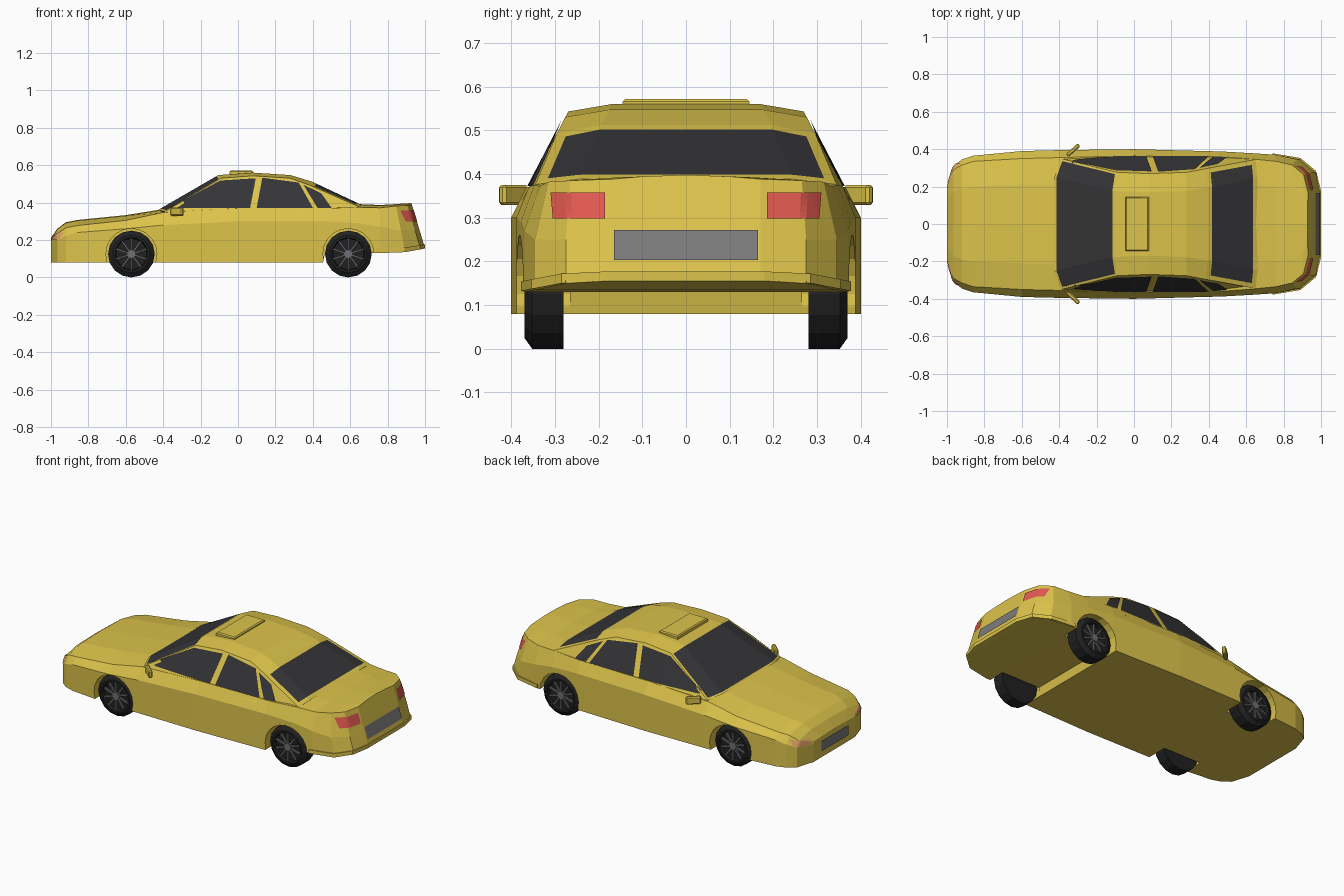
import bpy, bmesh, math
from mathutils import Vector, Matrix
from mathutils.bvhtree import BVHTree

if "Cube" in bpy.data.objects:
    bpy.data.objects.remove(bpy.data.objects["Cube"])


def material(name, r, g, b):
    m = bpy.data.materials.new(name)
    m.diffuse_color = (r, g, b, 1)
    m.use_nodes = True
    m.node_tree.nodes["Principled BSDF"].inputs["Base Color"].default_value = m.diffuse_color
    return m


YELLOW = material("yellow_paint", 0.72, 0.55, 0.07)
GLASS = material("dark_glass", 0.035, 0.035, 0.038)
RUBBER = material("black_rubber", 0.015, 0.015, 0.015)
RED = material("red_lamp", 0.75, 0.1, 0.08)
AMBER = material("amber_lamp", 0.75, 0.36, 0.13)
PLATE = material("grey_plate", 0.2, 0.2, 0.2)
METAL = material("wheel_metal", 0.16, 0.16, 0.17)


def finish(bm, name, *mats):
    bmesh.ops.recalc_face_normals(bm, faces=bm.faces[:])
    me = bpy.data.meshes.new(name)
    bm.to_mesh(me)
    bm.free()
    ob = bpy.data.objects.new(name, me)
    bpy.context.collection.objects.link(ob)
    for m in mats:
        me.materials.append(m)
    return ob


def loft(halves):
    """Mirror half sections (last point on the centre line) and skin them."""
    bm = bmesh.new()
    rings = []
    for h in halves:
        full = h + [(x, -y, z) for x, y, z in reversed(h[:-1])]
        rings.append([bm.verts.new(p) for p in full])
    n = len(rings[0])
    grid = [[bm.faces.new((a[j], a[(j + 1) % n], b[(j + 1) % n], b[j])) for j in range(n)]
            for a, b in zip(rings, rings[1:])]
    bm.faces.new(rings[0])
    bm.faces.new(rings[-1])
    return bm, grid


def decal(name, tree, corners, axis, side, mat, nu=8, nv=4, lift=0.005):
    """Quad patch projected onto a surface along x (axis 0) or y (axis 1)."""
    bm = bmesh.new()
    a, b, c, d = [Vector(p) for p in corners]
    rows = []
    for j in range(nv + 1):
        row = []
        for i in range(nu + 1):
            u, v = i / nu, j / nv
            p = a.lerp(b, u).lerp(d.lerp(c, u), v)
            if axis == 0:
                start, ray = Vector((2 * side, p.x, p.y)), Vector((-side, 0, 0))
            else:
                start, ray = Vector((p.x, 2 * side, p.y)), Vector((0, -side, 0))
            hit = tree.ray_cast(start, ray)[0]
            row.append(bm.verts.new(hit - ray * lift) if hit else None)
        rows.append(row)
    for r, s in zip(rows, rows[1:]):
        for i in range(nu):
            q = (r[i], r[i + 1], s[i + 1], s[i])
            if all(q):
                bm.faces.new(q)
    return finish(bm, name, mat)


# Lower body: x, bottom z, half width, side z, shoulder y, shoulder z, centre z
stations = [
    (-1.0, .08, .20, .19, .19, .205, .212), (-.965, .08, .31, .20, .29, .235, .262),
    (-.92, .08, .345, .22, .315, .265, .295), (-.86, .08, .365, .24, .335, .277, .307),
    (-.60, .08, .39, .26, .35, .305, .333), (-.40, .08, .395, .28, .355, .347, .365),
    (0, .08, .40, .30, .365, .37, .372), (.455, .08, .388, .30, .36, .37, .38),
    (.465, .13, .388, .30, .36, .37, .38), (.64, .13, .378, .29, .347, .375, .392),
    (.76, .13, .37, .27, .335, .372, .387), (.89, .135, .345, .25, .315, .382, .392),
    (.975, .15, .275, .25, .265, .385, .396), (1.0, .155, .17, .25, .17, .388, .398)]
halves = []
for x, zb, w, zm, ws, zs, zc in stations:
    lean = 0.3 * min(max((x - .76) / .2, 0), 1)
    pts = [(w, zb), (w, zm), (ws, zs), (ws * .6, zc - .004), (0, zc)]
    halves.append([(x - lean * (z - .155), y, z) for y, z in pts])
bm, _ = loft(halves)
bmesh.ops.recalc_face_normals(bm, faces=bm.faces[:])
body_tree = BVHTree.FromBMesh(bm)
body = finish(bm, "body", YELLOW)

# Wheel arches
WHEELS = [(x, s) for x in (-.57, .59) for s in (-1, 1)]
bm = bmesh.new()
for x, s in WHEELS:
    bmesh.ops.create_cone(bm, cap_ends=True, segments=20, radius1=.136, radius2=.136, depth=.25,
                          matrix=Matrix.Translation((x, s * .39, .125)) @ Matrix.Rotation(math.pi / 2, 4, 'X'))
cutter = finish(bm, "arch_cutter")
cutter.hide_render = True
mod = body.modifiers.new("arches", 'BOOLEAN')
mod.object, mod.operation, mod.solver = cutter, 'DIFFERENCE', 'EXACT'
bpy.context.view_layer.objects.active = body
bpy.ops.object.modifier_apply(modifier=mod.name)
bpy.data.objects.remove(cutter)


# Cabin: x at edge, x at centre, roof edge z, centre z, widest y
def side_y(z):
    return .362 - .52 * (z - .365)


halves = []
for x, xc, ze, zc, cap in [(-.39, -.425, .352, .362, .35), (-.09, -.105, .53, .547, 1),
                           (.08, .08, .543, .56, 1), (.28, .28, .53, .547, 1),
                           (.385, .395, .492, .512, 1), (.65, .66, .376, .388, .345)]:
    ye = min(side_y(ze), cap)
    halves.append([(x, min(side_y(.34), cap), .34), (x, ye, ze), (xc, ye - .1, zc), (xc, 0, zc)])
bm, grid = loft(halves)
bmesh.ops.recalc_face_normals(bm, faces=bm.faces[:])
for row, rim in ((0, .012), (4, .025)):
    panes = grid[row][1:5]
    bmesh.ops.inset_region(bm, faces=panes, thickness=rim, use_even_offset=True)
    for f in panes:
        f.material_index = 1
cabin_tree = BVHTree.FromBMesh(bm)
finish(bm, "cabin", YELLOW, GLASS)

# Side windows, lamps, mirrors
for s, tag in ((-1, "right"), (1, "left")):
    for name, quad in (("front_window", [(-.365, .372), (.065, .372), (.095, .53), (-.095, .518)]),
                       ("rear_window", [(.10, .372), (.40, .372), (.325, .507), (.13, .533)]),
                       ("quarter_window", [(.425, .372), (.50, .372), (.445, .45), (.35, .495)])):
        decal(f"{name}_{tag}", cabin_tree, quad, 1, s, GLASS)
    decal(f"tail_lamp_{tag}", body_tree,
          [(s * .185, .298), (s * .305, .298), (s * .31, .358), (s * .185, .358)], 0, 1, RED)
    decal(f"head_lamp_{tag}", body_tree,
          [(s * .22, .198), (s * .325, .205), (s * .325, .243), (s * .22, .226)], 0, -1, AMBER)
    bm = bmesh.new()
    bmesh.ops.create_cube(bm, size=1, matrix=Matrix.Translation((-.325, s * .395, .352))
                          @ Matrix.Rotation(s * math.radians(42), 4, 'Z')
                          @ Matrix.Diagonal((.085, .022, .046, 1)))
    bmesh.ops.bevel(bm, geom=bm.edges[:], offset=.006, segments=1, affect='EDGES')
    finish(bm, f"door_mirror_{tag}", YELLOW)

# Number plates (blank)
decal("rear_plate", body_tree, [(-.165, .203), (.165, .203), (.165, .272), (-.165, .272)], 0, 1, PLATE)
decal("front_plate", body_tree, [(-.13, .12), (.13, .12), (.13, .182), (-.13, .182)], 0, -1, PLATE)

# Roof panel
bm = bmesh.new()
bmesh.ops.create_cube(bm, size=1, matrix=Matrix.Translation((.017, 0, .561)) @ Matrix.Diagonal((.125, .29, .022, 1)))
bmesh.ops.bevel(bm, geom=[e for e in bm.edges if all(v.co.z > .56 for v in e.verts)],
                offset=.006, segments=1, affect='EDGES')
finish(bm, "roof_panel", YELLOW)

# Rear bumper lip
bm, _ = loft([[(x, y, z), (x, y, z + .022), (x, 0, z + .022)]
              for x, y, z in ((.74, .378, .132), (.89, .353, .137), (.972, .285, .15), (1.0, .18, .155))])
finish(bm, "rear_bumper_lip", YELLOW)


# Wheels: lathed tyre, hub and ten spokes
def wheel(x, s, name):
    place = Matrix.Translation((x, 0, .125)) @ Matrix.Diagonal((1, s, 1, 1))
    profile = [(.28, .03), (.28, .125), (.352, .125), (.37, .1), (.37, .088), (.352, .083), (.352, .015)]
    n = 16
    bm = bmesh.new()
    rings = [[bm.verts.new(place @ Vector((r * math.sin(a), y, r * math.cos(a))))
              for a in (2 * math.pi * i / n for i in range(n))] for y, r in profile]
    for a, b in zip(rings, rings[1:]):
        for i in range(n):
            bm.faces.new((a[i], a[(i + 1) % n], b[(i + 1) % n], b[i]))
    bm.faces.new(rings[0])
    bm.faces.new(rings[-1])
    finish(bm, f"tyre_{name}", RUBBER)
    bm = bmesh.new()
    bmesh.ops.create_cone(bm, cap_ends=True, segments=10, radius1=.024, radius2=.024, depth=.02,
                          matrix=place @ Matrix.Translation((0, .357, 0)) @ Matrix.Rotation(math.pi / 2, 4, 'X'))
    for i in range(10):
        bmesh.ops.create_cube(bm, size=1, matrix=place @ Matrix.Rotation(math.pi * i / 5, 4, 'Y')
                              @ Matrix.Translation((0, .356, .051)) @ Matrix.Diagonal((.009, .014, .068, 1)))
    finish(bm, f"rim_{name}", METAL)


for x, s in WHEELS:
    wheel(x, s, ("front" if x < 0 else "rear") + ("_left" if s > 0 else "_right"))
